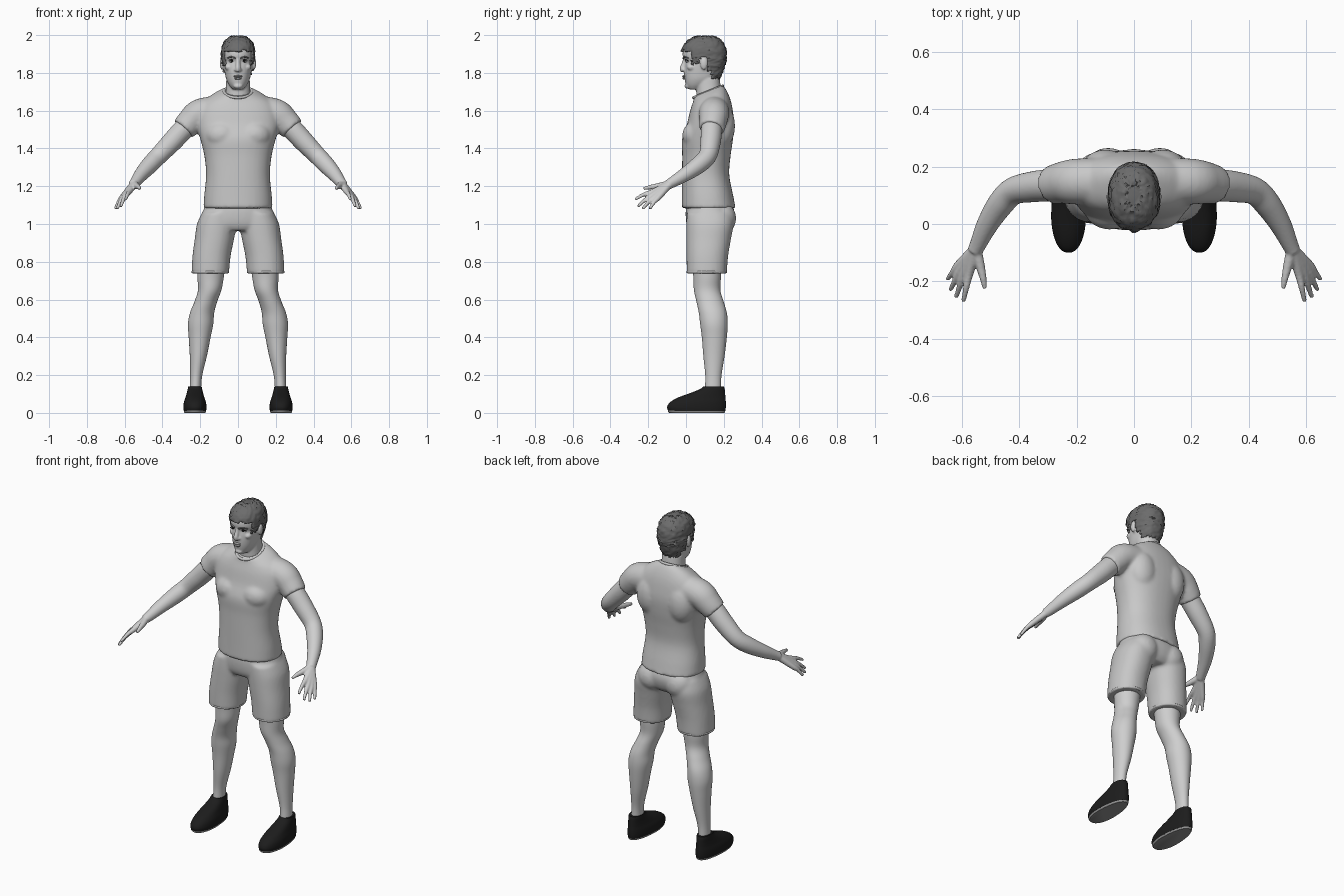
import bpy, bmesh, math, random
from mathutils import Vector, Matrix

random.seed(4)
cube = bpy.data.objects.get("Cube")
if cube:
    bpy.data.objects.remove(cube, do_unlink=True)


def material(name, value):
    m = bpy.data.materials.new(name)
    m.use_nodes = True
    colour = (value, value, value, 1)
    m.diffuse_color = colour
    m.node_tree.nodes["Principled BSDF"].inputs["Base Color"].default_value = colour
    return m


skin = material("pale skin", 0.62)
cloth = material("shirt grey", 0.58)
short_cloth = material("shorts grey", 0.57)
hair_grey = material("hair grey", 0.15)
lip_grey = material("lip grey", 0.36)
eye_white = material("eye white", 0.7)
black = material("shoe black", 0.012)
sole_grey = material("sole grey", 0.3)


def spline(keys, steps):
    """Smooth curve through key tuples."""
    pts = [keys[0]] + list(keys) + [keys[-1]]
    out = []
    for i in range(len(keys) - 1):
        for k in range(steps):
            t = k / steps
            out.append([0.5 * (2 * q + (r - p) * t + (2 * p - 5 * q + 4 * r - s) * t * t
                               + (3 * q - p - 3 * r + s) * t ** 3)
                        for p, q, r, s in zip(*pts[i:i + 4])])
    return out + [list(keys[-1])]


def skin_rings(bm, rings):
    """Join rings of points into a closed body."""
    rows = [[bm.verts.new(p) for p in ring] for ring in rings]
    n = len(rows[0])
    for a, b in zip(rows, rows[1:]):
        for i in range(n):
            j = (i + 1) % n
            bm.faces.new((a[i], a[j], b[j], b[i]))
    bm.faces.new(rows[0][::-1])
    bm.faces.new(rows[-1])


def circle(sides, power=2.0):
    pts = []
    for i in range(sides):
        a = math.tau * i / sides
        c, s = math.cos(a), math.sin(a)
        pts.append((math.copysign(abs(c) ** (2 / power), c), math.copysign(abs(s) ** (2 / power), s)))
    return pts


def stack(bm, keys, power=2.2, sides=40, steps=5):
    """Level rings; each key is x, y, z, x radius, y radius, tilt."""
    keys = [tuple(k) + (0,) * (6 - len(k)) for k in keys]
    skin_rings(bm, [[(x + rx * c, y + ry * s, z + tilt * ry * s) for c, s in circle(sides, power)]
                    for x, y, z, rx, ry, tilt in spline(keys, steps)])


def profile(bm, keys, x=0, **options):
    """Level rings; each key is z, front y, back y, x radius."""
    stack(bm, [(x, (f + b) / 2, z, rx, (b - f) / 2) for z, f, b, rx in keys], **options)


def tube(bm, keys, sides=20, steps=5):
    """Round tube along a path; each key is x, y, z, radius."""
    path = spline(keys, steps)
    pts = [Vector(p[:3]) for p in path]
    rings = []
    for i, p in enumerate(pts):
        t = (pts[min(i + 1, len(pts) - 1)] - pts[max(i - 1, 0)]).normalized()
        side = t.cross(Vector((0, 0, 1))).normalized()
        up = side.cross(t)
        rings.append([p + (side * c + up * s) * path[i][3] for c, s in circle(sides)])
    skin_rings(bm, rings)


def band(bm, x, y, z, rx, ry, tilt, r):
    """Rolled edge around an opening."""
    tube(bm, [(x + rx * c, y + ry * s, z + tilt * ry * s, r)
              for c, s in circle(40) + [(1, 0)]], sides=8, steps=1)


def blob(bm, centre, radii):
    m = Matrix.Translation(centre) @ Matrix.Diagonal((*radii, 1))
    bmesh.ops.create_icosphere(bm, subdivisions=3, radius=1, matrix=m)


def finish(name, bm, mat, voxel=0, relax=4, side=1):
    bmesh.ops.scale(bm, vec=(side, 1, 1), verts=bm.verts)
    bmesh.ops.recalc_face_normals(bm, faces=bm.faces)
    me = bpy.data.meshes.new(name)
    bm.to_mesh(me)
    bm.free()
    me.materials.append(mat)
    me.shade_smooth()
    me.set_sharp_from_angle(angle=math.radians(50))
    ob = bpy.data.objects.new(name, me)
    bpy.context.collection.objects.link(ob)
    if voxel:
        mod = ob.modifiers.new("Merge", 'REMESH')
        mod.mode, mod.voxel_size, mod.use_smooth_shade = 'VOXEL', voxel, True
        mod = ob.modifiers.new("Relax", 'SMOOTH')
        mod.factor, mod.iterations = 0.5, relax
    return ob


# Shirt: torso, chest, shoulder blades and sleeves merged
bm = bmesh.new()
stack(bm, [(0, .12, 1.083, .183, .143), (0, .114, 1.15, .179, .136), (0, .104, 1.26, .169, .125),
           (0, .108, 1.36, .178, .128), (0, .114, 1.45, .2, .135), (0, .13, 1.53, .222, .125),
           (0, .135, 1.6, .212, .113), (0, .135, 1.65, .18, .1, .1),
           (0, .127, 1.685, .13, .086, .3), (0, .117, 1.705, .08, .076, .4)], power=2.3)
for s in (1, -1):
    tube(bm, [(s * .1, .15, 1.6, .08), (s * .2, .148, 1.583, .08),
              (s * .25, .144, 1.543, .073), (s * .289, .135, 1.502, .066)], sides=32)
    blob(bm, (s * .085, .055, 1.47), (.09, .075, .075))
    blob(bm, (s * .1, .19, 1.52), (.085, .07, .12))
finish("shirt", bm, cloth, .009, 7)
bm = bmesh.new()
band(bm, 0, .117, 1.7, .074, .077, .4, .008)
finish("collar", bm, cloth)

# Shorts: pelvis, seat and trouser legs merged
bm = bmesh.new()
stack(bm, [(0, .12, 1.12, .165, .115), (0, .128, 1.06, .188, .13),
           (0, .125, 1.0, .2, .122), (0, .12, .965, .17, .1)])
for s in (1, -1):
    stack(bm, [(s * .1, .125, 1.06, .09, .12), (s * .112, .127, 1.0, .105, .125),
               (s * .125, .12, .92, .104, .118), (s * .14, .113, .83, .101, .11),
               (s * .147, .11, .738, .099, .106)])
    blob(bm, (s * .09, .19, 1.03), (.085, .076, .085))
finish("shorts", bm, short_cloth, .009, 5)

# Head: skull, nose, cheeks, ears and neck merged
head = [(1.713, .015, .075, .028), (1.735, .0, .13, .047), (1.765, -.007, .165, .062),
        (1.8, -.01, .185, .07), (1.835, -.008, .197, .076), (1.862, -.004, .204, .079),
        (1.885, -.017, .206, .081), (1.92, -.015, .204, .08), (1.955, .004, .19, .07),
        (1.98, .04, .16, .045), (1.987, .07, .13, .02)]
bm = bmesh.new()
profile(bm, head)
stack(bm, [(0, .125, 1.65, .072, .068), (0, .12, 1.7, .065, .066), (0, .115, 1.77, .062, .064)])
tube(bm, [(0, -.002, 1.885, .012), (0, -.01, 1.855, .011), (0, -.02, 1.822, .014), (0, -.012, 1.81, .012)])
blob(bm, (0, .008, 1.73), (.024, .016, .014))
for s in (1, -1):
    blob(bm, (s * .013, -.01, 1.816), (.009, .012, .008))
    blob(bm, (s * .05, .03, 1.83), (.02, .025, .018))
    blob(bm, (s * .085, .095, 1.85), (.011, .02, .034))
finish("head", bm, skin, .005, 4)

# Face details
bm = bmesh.new()
blob(bm, (0, -.009, 1.782), (.023, .012, .006))
blob(bm, (0, -.008, 1.771), (.02, .012, .007))
finish("lips", bm, lip_grey)
for s, side in ((1, "left"), (-1, "right")):
    bm = bmesh.new()
    blob(bm, (.034, .008, 1.862), (.015, .01, .007))
    finish(side + "_eye", bm, eye_white, side=s)
    bm = bmesh.new()
    blob(bm, (.034, .002, 1.862), (.0075, .006, .0065))
    tube(bm, [(.018, .004, 1.865, .002), (.034, -.002, 1.87, .003), (.05, .011, 1.864, .002)], sides=8)
    finish(side + "_pupil_and_lashes", bm, black, side=s)
    bm = bmesh.new()
    tube(bm, [(.014, -.015, 1.877, .004), (.035, -.008, 1.884, .005), (.057, .012, 1.878, .003)], sides=10)
    finish(side + "_eyebrow", bm, hair_grey, side=s)


# Hair: roughened shell over the skull, trimmed along the hairline
def hairline(y):
    for limit, z in ((.03, 1.915), (.075, 1.848), (.115, 1.888), (.14, 1.81)):
        if y < limit:
            return z
    return 1.772


bm = bmesh.new()
profile(bm, head, sides=56)
bmesh.ops.recalc_face_normals(bm, faces=bm.faces)
bm.normal_update()
offsets = [(v, v.normal * random.uniform(.005, .013)) for v in bm.verts]
for v, offset in offsets:
    v.co += offset
trim = [f for f in bm.faces
        if f.calc_center_median().z < hairline(f.calc_center_median().y) + random.uniform(-.006, .006)]
bmesh.ops.delete(bm, geom=trim, context='FACES')
hair = finish("hair", bm, hair_grey)
mod = hair.modifiers.new("Thickness", 'SOLIDIFY')
mod.thickness, mod.offset = .014, -1

for s, side in ((1, "left"), (-1, "right")):
    # Arm with hand: wrist, four fingers and thumb
    bm = bmesh.new()
    tube(bm, [(.24, .142, 1.545, .054), (.285, .136, 1.505, .056), (.35, .13, 1.435, .054),
              (.42, .115, 1.362, .048), (.465, .07, 1.315, .046), (.51, .0, 1.265, .038),
              (.543, -.07, 1.222, .029), (.555, -.095, 1.208, .026)], sides=28)
    wrist = (.551, -.085, 1.213, .02)
    for knuckle, tip in (((.574, -.172, 1.172), (.595, -.27, 1.13)),
                         ((.592, -.17, 1.157), (.62, -.255, 1.093)),
                         ((.605, -.16, 1.147), (.64, -.23, 1.08)),
                         ((.613, -.144, 1.142), (.65, -.192, 1.08))):
        middle = [(a + b) / 2 for a, b in zip(knuckle, tip)]
        middle[2] += .006
        tube(bm, [wrist, (*knuckle, .015), (*middle, .011), (*tip, .008)], sides=14)
    tube(bm, [wrist, (.535, -.15, 1.2, .016), (.526, -.19, 1.195, .012), (.52, -.225, 1.187, .008)], sides=14)
    finish(side + "_arm", bm, skin, .005, 4, s)

    # Leg from thigh to ankle
    bm = bmesh.new()
    stack(bm, [(.14, .11, .8, .075, .078), (.145, .112, .72, .07, .073), (.15, .112, .65, .062, .07),
               (.17, .127, .59, .06, .072), (.19, .142, .53, .064, .074), (.198, .148, .47, .067, .073),
               (.203, .15, .4, .058, .066), (.21, .148, .3, .045, .056), (.221, .145, .2, .032, .043),
               (.225, .143, .13, .03, .042), (.225, .143, .06, .03, .04)], power=2)
    finish(side + "_leg", bm, skin, side=s)

    # Rolled hem of the shorts
    bm = bmesh.new()
    band(bm, .147, .11, .746, .094, .101, 0, .007)
    finish(side + "_hem", bm, short_cloth, side=s)

    # Shoe, narrower at the heel, on a thin sole
    for part, mat, keys in (
            ("shoe", black, [(.01, -.094, .208, .06), (.03, -.1, .211, .062), (.055, -.086, .211, .06),
                             (.08, -.045, .209, .053), (.105, .022, .207, .047),
                             (.125, .072, .205, .043), (.14, .092, .2, .04)]),
            ("sole", sole_grey, [(0, -.088, .203, .056), (.006, -.094, .207, .059), (.012, -.095, .208, .06)])):
        bm = bmesh.new()
        profile(bm, keys, x=.228, power=2.3)
        for v in bm.verts:
            v.co.x = .228 + (v.co.x - .228) * (1 - .9 * max(0, v.co.y - .02))
        finish(side + "_" + part, bm, mat, side=s)
